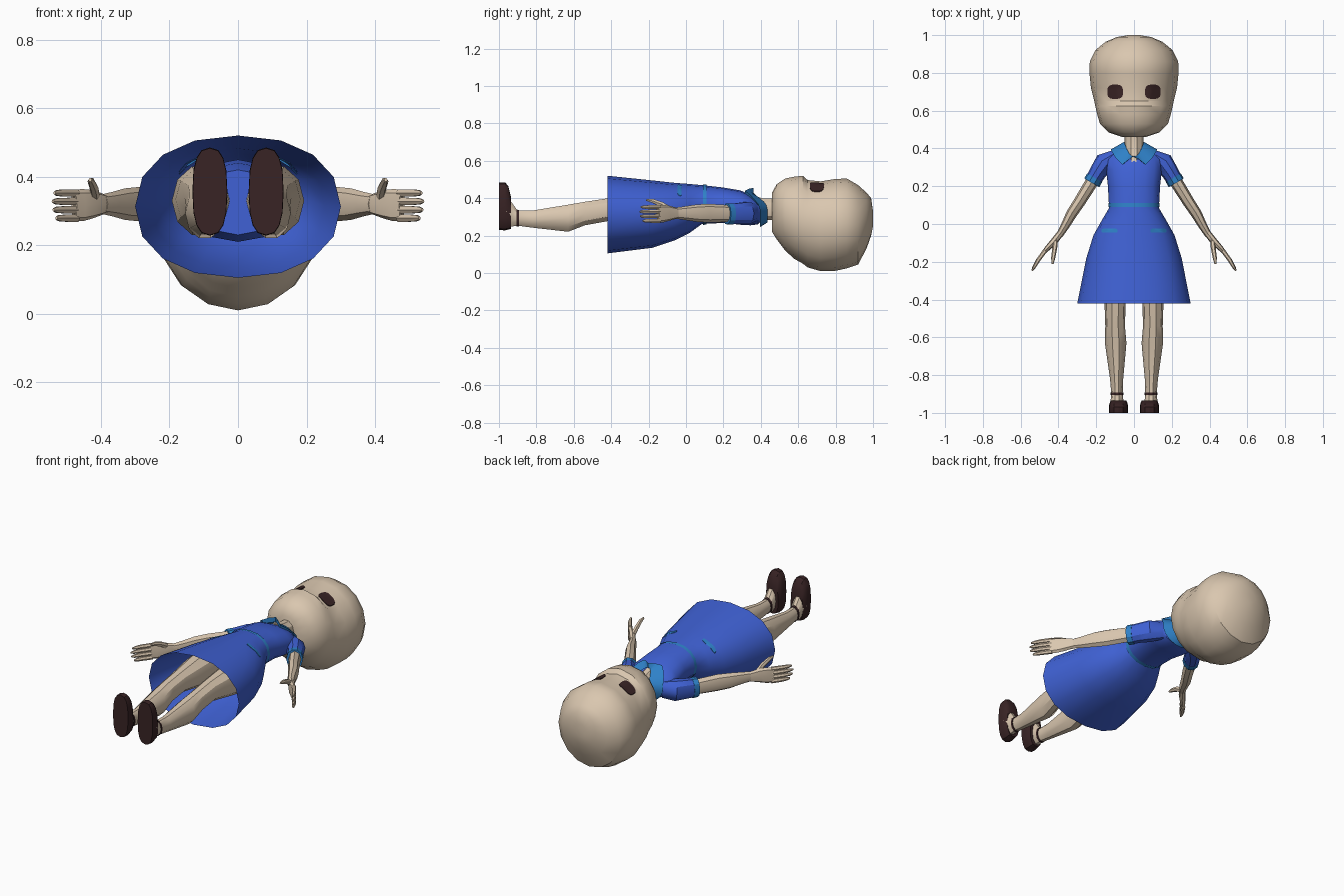
import bpy, bmesh, math
from mathutils import Vector
from mathutils.bvhtree import BVHTree

if "Cube" in bpy.data.objects:
    bpy.data.objects.remove(bpy.data.objects["Cube"])

Z, Y = Vector((0, 0, 1)), Vector((0, 1, 0))
parts = []


def material(name, rgb):
    m = bpy.data.materials.new(name)
    m.use_nodes = True
    m.diffuse_color = (*rgb, 1)
    bsdf = next(n for n in m.node_tree.nodes if n.type == "BSDF_PRINCIPLED")
    bsdf.inputs["Base Color"].default_value = (*rgb, 1)
    return m


skin = material("skin", (0.70, 0.57, 0.43))
blue = material("dress blue", (0.05, 0.12, 0.66))
trim = material("trim light blue", (0.028, 0.22, 0.58))
brown = material("dark brown", (0.04, 0.017, 0.018))


def finish(name, bm, mat, mirror):
    bmesh.ops.recalc_face_normals(bm, faces=bm.faces)
    mesh = bpy.data.meshes.new(name)
    bm.to_mesh(mesh)
    bm.free()
    mesh.materials.append(mat)
    ob = bpy.data.objects.new(name, mesh)
    bpy.context.collection.objects.link(ob)
    if mirror:
        ob.modifiers.new("Mirror", "MIRROR").use_mirror_merge = False
    parts.append(ob)
    return ob


def skin_rings(bm, rings, start_cap=True, end_cap=True):
    """Join closed rings of points with quads."""
    rows = [[bm.verts.new(p) for p in ring] for ring in rings]
    n = len(rows[0])
    for a, b in zip(rows, rows[1:]):
        for i in range(n):
            j = (i + 1) % n
            bm.faces.new((a[i], a[j], b[j], b[i]))
    if start_cap:
        bm.faces.new(rows[0])
    if end_cap:
        bm.faces.new(rows[-1])


def loft(name, sections, mat, n=12, power=2, axis=None, mirror=False, caps=(True, True)):
    """Sections are (x, y, z, half width, half height) along a path or fixed axis."""
    pts = [Vector(s[:3]) for s in sections]
    rings = []
    for k, s in enumerate(sections):
        d = axis or (pts[min(k + 1, len(pts) - 1)] - pts[max(k - 1, 0)]).normalized()
        side = d.cross(Z).normalized()
        up = side.cross(d)
        ring = []
        for i in range(n):
            a = math.tau * i / n
            c, t = math.cos(a), math.sin(a)
            c = math.copysign(abs(c) ** (2 / power), c)
            t = math.copysign(abs(t) ** (2 / power), t)
            ring.append(pts[k] + side * c * s[3] + up * t * s[4])
        rings.append(ring)
    bm = bmesh.new()
    skin_rings(bm, rings, *caps)
    return finish(name, bm, mat, mirror)


def body(name, profile, mat, x=0, **kw):
    """Profile rows are (y, half width, lowest z, highest z)."""
    secs = [(x, y, (lo + hi) / 2, w, (hi - lo) / 2) for y, w, lo, hi in profile]
    return loft(name, secs, mat, axis=Y, mirror=x != 0, **kw)


def patch(name, target, mat, cx, cy, w, h, lift=0.004, power=2, n=16):
    """Thin plate laid on the upper surface of the target."""
    me = target.data
    tree = BVHTree.FromPolygons([v.co for v in me.vertices], [p.vertices[:] for p in me.polygons])
    rings = []
    for r in (0.05, 0.35, 0.7, 1):
        ring = []
        for i in range(n):
            a = math.tau * (i + 0.5) / n
            c, t = math.cos(a), math.sin(a)
            x = cx + r * w * math.copysign(abs(c) ** (2 / power), c)
            y = cy + r * h * math.copysign(abs(t) ** (2 / power), t)
            hit = tree.ray_cast(Vector((x, y, 2)), -Z)[0]
            ring.append(hit + Z * lift)
        rings.append(ring)
    rings.append([p - Z * lift * 1.5 for p in rings[-1]])
    bm = bmesh.new()
    skin_rings(bm, rings, True, False)
    return finish(name, bm, mat, True)


# Head with flattened face, muzzle step and brow
head = body("head", [
    (.46, .06, .22, .43), (.485, .135, .18, .475), (.53, .18, .12, .505),
    (.58, .195, .075, .515), (.625, .205, .05, .52), (.65, .21, .03, .497),
    (.72, .228, .01, .49), (.80, .236, .012, .503), (.86, .234, .025, .505),
    (.92, .205, .045, .47), (.965, .15, .13, .43), (.99, .09, .2, .40),
    (1, .03, .25, .33)], skin, n=16)
patch("eyes", head, brown, .10, .70, .042, .038, power=3)
body("neck", [(.32, .035, .30, .43), (.36, .05, .285, .418), (.41, .05, .28, .402),
              (.48, .05, .28, .40)], skin, n=10)

# Dress: flared open skirt into a fitted bodice
dress = body("dress", [
    (-.42, .30, .105, .52), (-.18, .252, .135, .495), (-.06, .215, .175, .482),
    (.02, .17, .215, .476), (.085, .132, .262, .47), (.2, .138, .268, .457),
    (.29, .148, .258, .442), (.345, .15, .255, .418), (.385, .12, .26, .395),
    (.415, .06, .29, .375)], blue, n=16, power=2.2, caps=(False, True))
body("belt", [(.09, .136, .257, .474), (.11, .136, .259, .472)], trim,
     n=16, power=2.2, caps=(False, False))
patch("pocket_trim", dress, trim, .13, -.035, .042, .011, power=5)
body("pelvis", [(-.15, .13, .23, .42), (-.08, .17, .21, .44), (.05, .14, .25, .45)], blue)

# Collar: pointed band around the neck with a front notch
inner, outer, under = [], [], []
for i in range(24):
    a = math.tau * i / 24
    s, c = math.sin(a), math.cos(a)
    front = max(0, c) ** 2
    tip = max(0, 1 - abs(abs(math.atan2(s, c)) - math.pi / 6) / 0.9)
    inner.append((.052 * s, .435 - .08 * front, .34 + (.085 if c > 0 else .07) * c))
    dip = .36 if i == 0 else .395 - .08 * tip
    outer.append((.122 * s, dip, .34 + (.115 if c > 0 else .095) * c))
    under.append((.11 * s, dip + .002, .34 + .085 * c))
bm = bmesh.new()
skin_rings(bm, [inner, outer, under], False, False)
finish("collar", bm, trim, False)

# Sleeves, cuffs and arms
loft("sleeves", [(.10, .365, .325, .03, .05), (.155, .325, .32, .055, .062),
                 (.19, .275, .318, .046, .058), (.22, .225, .316, .042, .056)],
     blue, n=10, mirror=True)
loft("cuffs", [(.208, .245, .316, .046, .059), (.224, .218, .316, .046, .058)],
     trim, n=10, mirror=True)
loft("arms", [(.19, .28, .318, .034, .045), (.225, .22, .318, .034, .046),
              (.29, .115, .32, .031, .05), (.33, .055, .32, .029, .046),
              (.365, -.01, .32, .023, .036), (.395, -.06, .32, .018, .029)],
     skin, n=8, mirror=True)

# Hands: flat palm, four fingers, thumb
loft("palms", [(.39, -.05, .32, .018, .029), (.425, -.095, .32, .019, .042),
               (.455, -.125, .317, .015, .047), (.478, -.15, .316, .011, .045)],
     skin, n=8, power=2.6, mirror=True)
for k, reach in enumerate((.85, .97, 1, .93)):
    z = .279 + .0245 * k
    loft("finger_%d" % (k + 1), [(.47, -.14, z, .012, .0125),
         (.47 + .04 * reach, -.14 - .055 * reach, z, .011, .012),
         (.47 + .06 * reach, -.14 - .09 * reach, z, .009, .010),
         (.47 + .07 * reach, -.14 - .108 * reach, z, .004, .005)],
         skin, n=6, mirror=True)
loft("thumbs", [(.415, -.08, .335, .013, .018), (.42, -.13, .367, .013, .015),
                (.428, -.18, .386, .011, .012), (.431, -.212, .391, .005, .006)],
     skin, n=6, mirror=True)

# Legs running up under the skirt
loft("legs", [(.095, -.96, .33, .036, .08), (.09, -.935, .315, .034, .07),
              (.09, -.90, .293, .03, .042), (.092, -.82, .288, .035, .048),
              (.097, -.63, .293, .057, .076), (.10, -.54, .318, .052, .066),
              (.10, -.42, .338, .056, .064), (.105, -.25, .335, .077, .09),
              (.108, -.12, .33, .085, .105)],
     skin, n=10, axis=Y, mirror=True)

# Shoes and ankle straps
body("shoes", [(-1, .05, .23, .483), (-.968, .051, .228, .485), (-.95, .048, .232, .465),
               (-.935, .041, .236, .405)], brown, x=.082, n=16, power=2.6)
body("ankle_straps", [(-.905, .034, .247, .342), (-.893, .034, .247, .338)], brown,
     x=.09, n=10)

# Soft shading with crisp creases
bpy.ops.object.select_all(action="DESELECT")
for ob in parts:
    ob.select_set(True)
    bpy.context.view_layer.objects.active = ob
bpy.ops.object.shade_smooth_by_angle(angle=math.radians(32))
